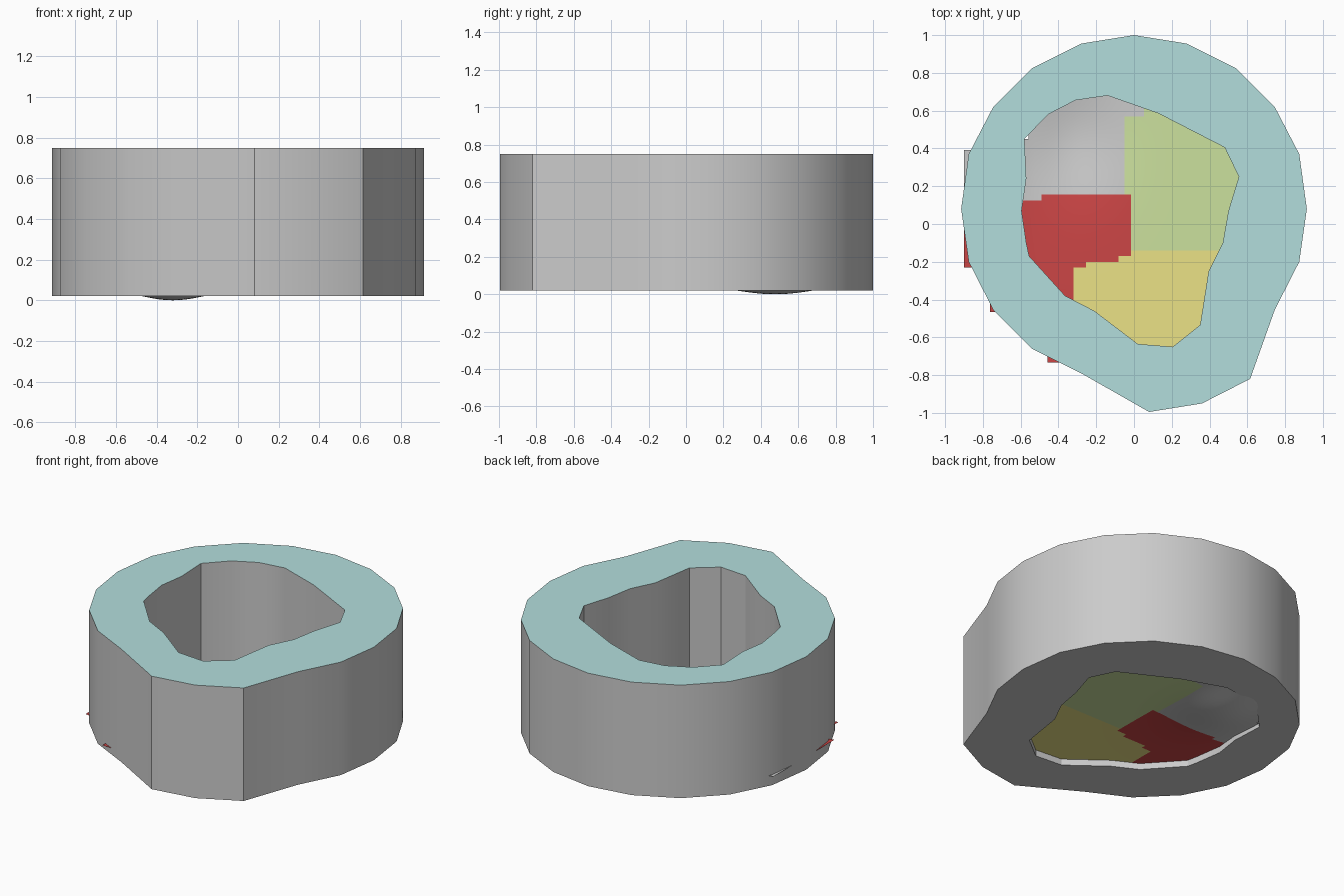
import bpy, bmesh, math

if "Cube" in bpy.data.objects:
    bpy.data.objects.remove(bpy.data.objects["Cube"])

def material(name, rgb):
    m = bpy.data.materials.new(name)
    m.diffuse_color = (*rgb, 1)
    m.use_nodes = True
    m.node_tree.nodes["Principled BSDF"].inputs["Base Color"].default_value = m.diffuse_color
    return m

grey = material("grey", (0.8, 0.8, 0.8))
teal = material("rim_teal", (0.45, 0.73, 0.72))
red = material("floor_red", (0.6, 0.06, 0.06))
green = material("floor_green", (0.6, 0.75, 0.34))
yellow = material("floor_yellow", (0.83, 0.76, 0.24))

def finish(name, bm, mats):
    me = bpy.data.meshes.new(name)
    bm.to_mesh(me)
    bm.free()
    ob = bpy.data.objects.new(name, me)
    bpy.context.collection.objects.link(ob)
    for m in mats:
        me.materials.append(m)
    bpy.ops.object.select_all(action='DESELECT')
    ob.select_set(True)
    bpy.context.view_layer.objects.active = ob
    bpy.ops.object.shade_smooth_by_angle(angle=math.radians(30))
    return ob

# Outer and inner outlines of the wall
right = [(0.28, 0.955), (0.54, 0.825), (0.745, 0.62), (0.875, 0.37), (0.915, 0.08),
         (0.875, -0.2), (0.745, -0.455)]
outer = ([(0, 1)] + right
         + [(0.615, -0.82), (0.36, -0.95), (0.08, -0.995), (-0.28, -0.79), (-0.54, -0.66)]
         + [(-x, y) for x, y in reversed(right)])
inner = [(-0.14, 0.68), (-0.31, 0.655), (-0.455, 0.58), (-0.58, 0.45), (-0.57, 0.24),
         (-0.595, 0.07), (-0.57, -0.1), (-0.555, -0.17), (-0.365, -0.38), (-0.21, -0.46),
         (0.02, -0.635), (0.205, -0.65), (0.35, -0.535), (0.395, -0.25), (0.47, -0.1),
         (0.5, 0.07), (0.555, 0.25), (0.48, 0.405), (0.13, 0.585)]
Z0, Z1 = 0.02, 0.75

# Wall: filled ring extruded upward, with a teal rim
bm = bmesh.new()
edges = []
for loop in (outer, inner):
    vs = [bm.verts.new((x, y, Z0)) for x, y in loop]
    edges += [bm.edges.new((vs[i - 1], vs[i])) for i in range(len(vs))]
bmesh.ops.triangle_fill(bm, use_beauty=True, use_dissolve=False, edges=edges)
ext = bmesh.ops.extrude_face_region(bm, geom=bm.faces[:], use_keep_orig=True)
bmesh.ops.translate(bm, vec=(0, 0, Z1 - Z0),
                    verts=[g for g in ext["geom"] if isinstance(g, bmesh.types.BMVert)])
bmesh.ops.recalc_face_normals(bm, faces=bm.faces)
for f in bm.faces:
    if min(v.co.z for v in f.verts) > Z1 - 0.01:
        f.material_index = 1
finish("ring_wall", bm, [grey, teal])

# Floor: thin gridded sheet with stepped colour patches and one shallow bowl
def inside(x, y, poly):
    hit = False
    for (x1, y1), (x2, y2) in zip(poly, poly[1:] + poly[:1]):
        if (y1 > y) != (y2 > y) and x < (x2 - x1) * (y - y1) / (y2 - y1) + x1:
            hit = not hit
    return hit

def height(x, y):
    base = 0.06 + 0.03 * min(1, max(0, (-x - 0.55) / 0.35))
    k = ((x + 0.32) / 0.15) ** 2 + ((y - 0.475) / 0.205) ** 2
    return base - 0.06 * math.exp(-0.405 * k)

def patch(x, y):
    if x < -0.015 and y < (0.125 if x < -0.49 else 0.155):
        edge = -2 if x < -0.32 else -0.23 if x < -0.25 else -0.2 if x < -0.08 else -0.17
        return 1 if y > edge else 3
    if y < -0.14:
        return 3
    if x > -0.05 and (y < 0.57 or x > 0.053):
        return 2
    return 0

# Corners of the sheet that poke out through the wall on the left: x0, x1, y0, y1
pokes = [(-0.9, -0.55, -0.24, 0.38), (-0.77, -0.5, -0.46, -0.2),
         (-0.46, -0.2, -0.72, -0.4), (-0.425, -0.2, -0.745, -0.4)]
shrunk = [(x * 0.8, y * 0.8) for x, y in outer]

def on_floor(x, y):
    if x < -0.56 and y > 0.44:
        return False
    return inside(x, y, shrunk) or any(a < x < b and c < y < d for a, b, c, d in pokes)

bm = bmesh.new()
grid = {}
SX, SY, OX, OY = 0.034, 0.0296, -0.015, 0.155

def vert(i, j):
    if (i, j) not in grid:
        x, y = OX + i * SX, OY + j * SY
        grid[i, j] = bm.verts.new((x, y, height(x, y)))
    return grid[i, j]

for i in range(-28, 28):
    for j in range(-38, 30):
        cx, cy = OX + (i + 0.5) * SX, OY + (j + 0.5) * SY
        if on_floor(cx, cy):
            f = bm.faces.new([vert(i, j), vert(i + 1, j), vert(i + 1, j + 1), vert(i, j + 1)])
            f.material_index = patch(cx, cy)
finish("floor_sheet", bm, [grey, red, green, yellow])
